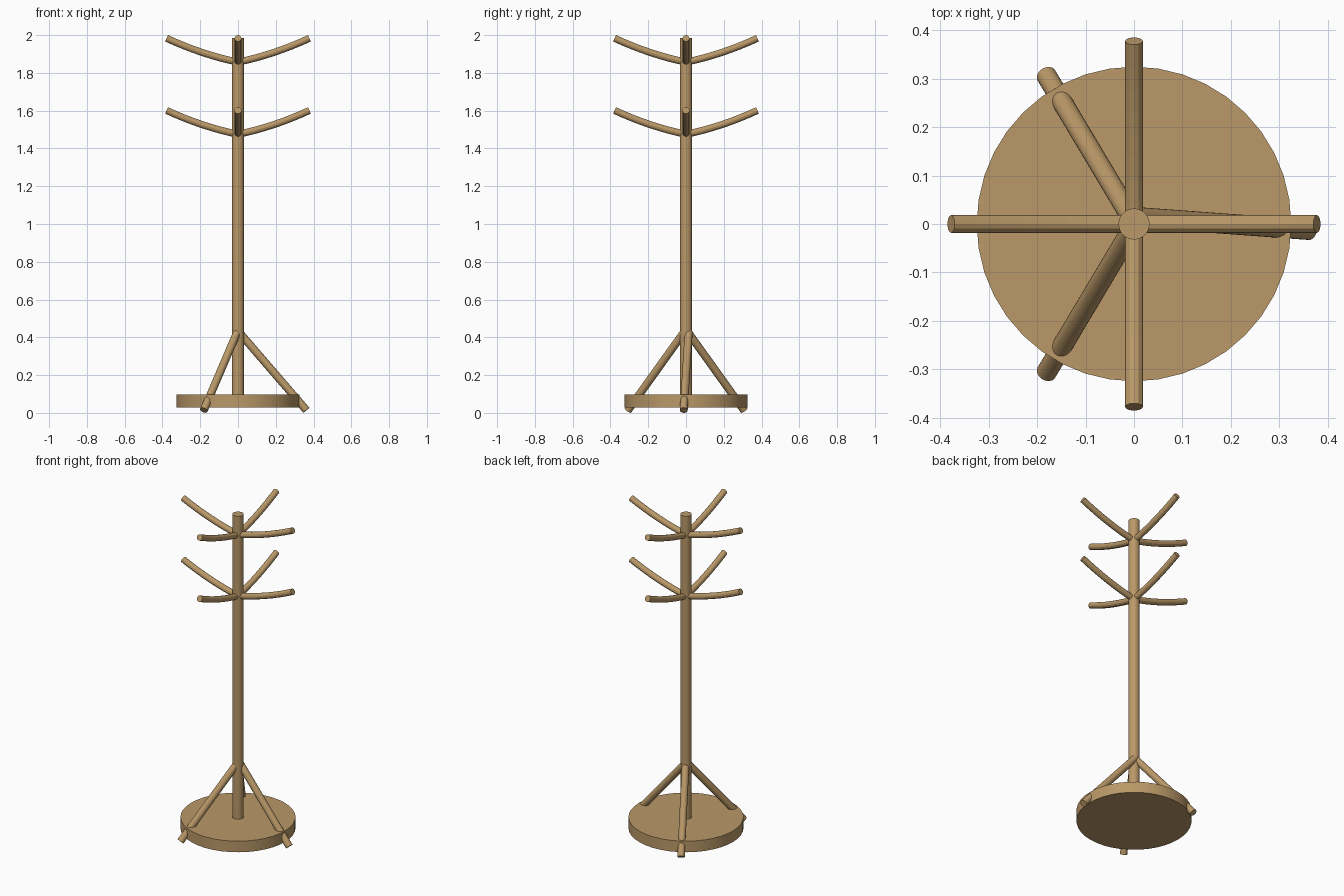
import bpy, bmesh
from math import cos, sin, pi
from mathutils import Vector, Matrix

cube = bpy.data.objects.get("Cube")
if cube:
    bpy.data.objects.remove(cube, do_unlink=True)

# Single wood colour
wood = bpy.data.materials.new("light_wood")
wood.use_nodes = True
colour = (0.49, 0.315, 0.138, 1)
wood.diffuse_color = colour
wood.node_tree.nodes["Principled BSDF"].inputs["Base Color"].default_value = colour


def tube(name, path, radius, sides, smooth=True):
    """Sweep a capped round section along a path lying in one vertical plane."""
    path = [Vector(p) for p in path]
    bm = bmesh.new()
    span = path[-1] - path[0]
    side = span.cross(Vector((0, 0, 1)))
    side = side.normalized() if side.length > 1e-4 else Vector((1, 0, 0))
    rings = []
    for i, p in enumerate(path):
        tangent = (path[min(i + 1, len(path) - 1)] - path[max(i - 1, 0)]).normalized()
        up = side.cross(tangent)
        rings.append([bm.verts.new(p + radius * (cos(a) * side + sin(a) * up))
                      for a in (2 * pi * k / sides for k in range(sides))])
    for lower, upper in zip(rings, rings[1:]):
        for k in range(sides):
            n = (k + 1) % sides
            bm.faces.new((lower[k], lower[n], upper[n], upper[k]))
    bm.faces.new(rings[0])
    bm.faces.new(rings[-1])
    bmesh.ops.recalc_face_normals(bm, faces=bm.faces)
    mesh = bpy.data.meshes.new(name)
    bm.to_mesh(mesh)
    bm.free()
    mesh.materials.append(wood)
    obj = bpy.data.objects.new(name, mesh)
    bpy.context.collection.objects.link(obj)
    if smooth:
        bpy.ops.object.select_all(action='DESELECT')
        obj.select_set(True)
        bpy.context.view_layer.objects.active = obj
        bpy.ops.object.shade_smooth_by_angle()
    return obj


# Round base and central pole
tube("base_disc", [(0, 0, 0.028), (0, 0, 0.097)], 0.325, 40)
tube("pole", [(0, 0, 0.04), (0, 0, 1.985)], 0.032, 32)

# Three splayed braces, reaching past the rim of the base
braces = {
    "left_leg": ((0.005, 0.014, 0.428), (0.362, -0.012, 0.014)),
    "back_leg": ((-0.004, 0.01, 0.428), (-0.181, 0.307, 0.014)),
    "front_leg": ((-0.004, -0.01, 0.428), (-0.181, -0.307, 0.014)),
}
for name, ends in braces.items():
    tube(name, ends, 0.021, 24)

# Two tiers of four upward-curving hooks
for tier, height in (("upper", 1.857), ("lower", 1.475)):
    for k, way in enumerate(("left", "back", "right", "front")):
        turn = Matrix.Rotation(k * pi / 2, 3, 'Z')
        path = []
        for i in range(9):
            x = 0.378 * i / 8
            path.append(turn @ Vector((x, 0, height + 0.205 * x + 0.34 * x * x)))
        tube(f"{tier}_hook_{way}", path, 0.0185, 12, smooth=False)
